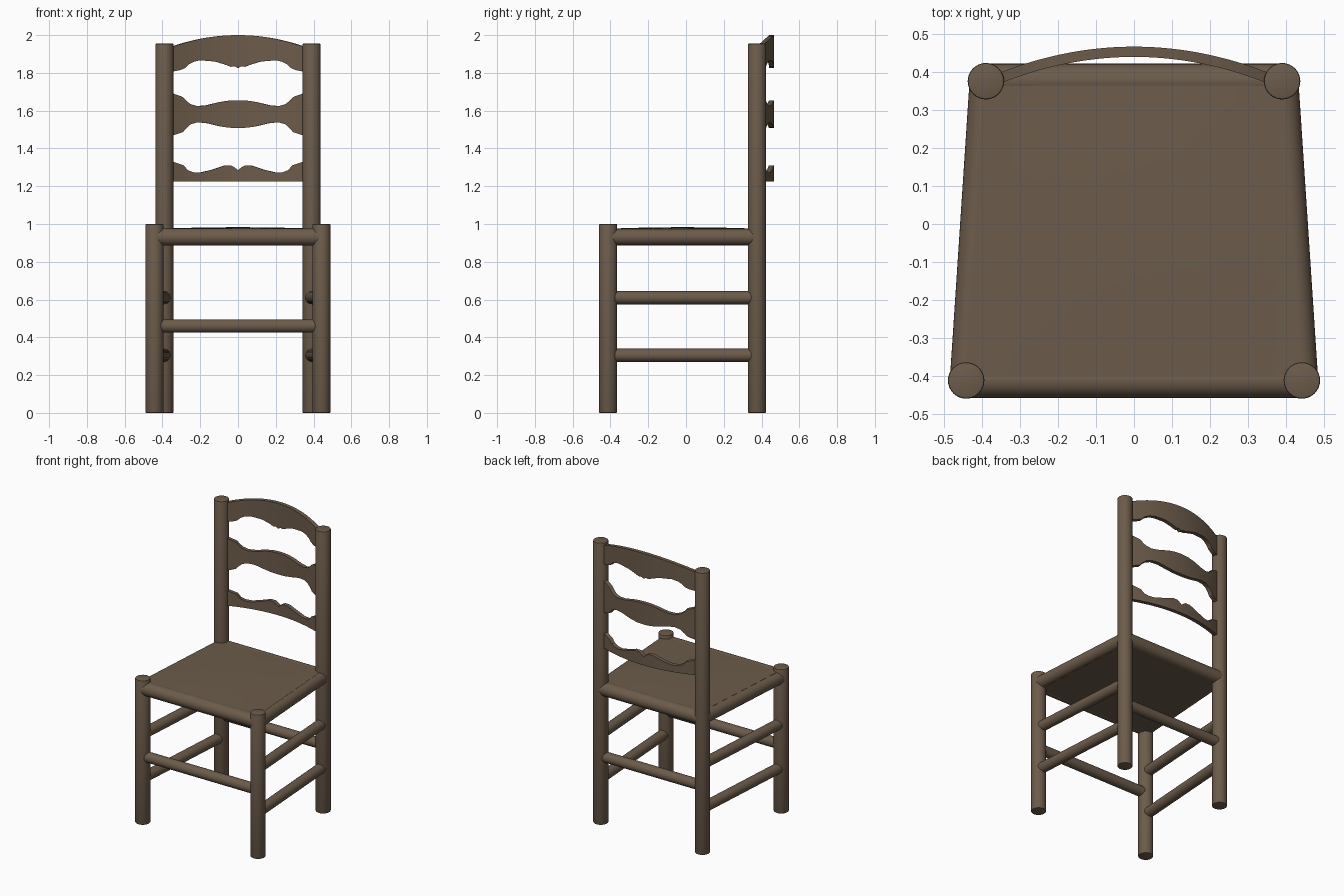
import bpy, bmesh, math
from mathutils import Vector

if "Cube" in bpy.data.objects:
    bpy.data.objects.remove(bpy.data.objects["Cube"])

wood = bpy.data.materials.new("brown wood")
wood.diffuse_color = (0.15, 0.107, 0.07, 1)
wood.use_nodes = True
wood.node_tree.nodes["Principled BSDF"].inputs["Base Color"].default_value = wood.diffuse_color

FRONT = (0.442, -0.412)   # front leg axis (x, y)
BACK = (0.39, 0.376)      # back leg axis


def finish(bm, name, angle=35):
    bmesh.ops.recalc_face_normals(bm, faces=bm.faces)
    me = bpy.data.meshes.new(name)
    bm.to_mesh(me)
    bm.free()
    me.materials.append(wood)
    ob = bpy.data.objects.new(name, me)
    bpy.context.collection.objects.link(ob)
    bpy.ops.object.select_all(action='DESELECT')
    ob.select_set(True)
    bpy.context.view_layer.objects.active = ob
    bpy.ops.object.shade_smooth_by_angle(angle=math.radians(angle))
    return ob


def rod(name, a, b, r, bevel=0.0):
    a, b = Vector(a), Vector(b)
    bm = bmesh.new()
    bmesh.ops.create_cone(bm, cap_ends=True, segments=32, radius1=r, radius2=r, depth=(b - a).length)
    if bevel:
        rims = [e for e in bm.edges if abs(e.verts[0].co.z - e.verts[1].co.z) < 1e-5]
        bmesh.ops.bevel(bm, geom=rims, offset=bevel, segments=2, affect='EDGES', profile=0.5)
    rot = (b - a).to_track_quat('Z', 'Y').to_matrix()
    for v in bm.verts:
        v.co = rot @ v.co + (a + b) / 2
    return finish(bm, name)


# Legs, side rails and side rungs, mirrored left and right
for s, side in ((-1, "left"), (1, "right")):
    fx, bx = s * FRONT[0], s * BACK[0]
    rod(f"front_leg_{side}", (fx, FRONT[1], 0), (fx, FRONT[1], 1.0), 0.048, 0.005)
    rod(f"back_post_{side}", (bx, BACK[1], 0), (bx, BACK[1], 1.955), 0.048, 0.005)
    for name, z, r in (("seat_rail", 0.931, 0.043), ("upper_rung", 0.61, 0.035), ("lower_rung", 0.305, 0.035)):
        rod(f"{name}_{side}", (fx, FRONT[1], z), (bx, BACK[1], z), r)

# Front and back rails and rungs
for (x, y), end in ((FRONT, "front"), (BACK, "back")):
    rod(f"seat_rail_{end}", (-x, y, 0.931), (x, y, 0.931), 0.046)
    rod(f"rung_{end}", (-x, y, 0.46), (x, y, 0.46), 0.035)

# Seat panel wrapped over the rails: slightly domed top, flat underside
bm = bmesh.new()
N = 12
rows = {}
for k in range(2):
    for i in range(N + 1):
        for j in range(N + 1):
            u, t = i / N * 2 - 1, j / N
            w = FRONT[0] + (BACK[0] - FRONT[0]) * t
            y = FRONT[1] + (BACK[1] - FRONT[1]) * t
            dome = 0.008 * (1 - u * u) * 4 * t * (1 - t)
            rows[k, i, j] = bm.verts.new((u * w, y, 0.975 + dome if k else 0.887))
for i in range(N):
    for j in range(N):
        for k in range(2):
            bm.faces.new([rows[k, i, j], rows[k, i + 1, j], rows[k, i + 1, j + 1], rows[k, i, j + 1]])
for i in range(N):
    for j in (0, N):
        bm.faces.new([rows[0, i, j], rows[0, i + 1, j], rows[1, i + 1, j], rows[1, i, j]])
        bm.faces.new([rows[0, j, i], rows[0, j, i + 1], rows[1, j, i + 1], rows[1, j, i]])
finish(bm, "seat")


# Curved back slats; half profiles run from the centre outwards
def sample(pts, x):
    for (x0, z0), (x1, z1) in zip(pts, pts[1:]):
        if x <= x1:
            return z0 + (z1 - z0) * (x - x0) / (x1 - x0)
    return pts[-1][1]


def slat(name, top, bottom, thick=0.027):
    bm = bmesh.new()
    xs = sorted({p[0] for p in top + bottom} | {i * 0.36 / 20 for i in range(21)})
    xs = [-x for x in reversed(xs) if x > 0] + xs
    prev = None
    for x in xs:
        y = 0.4535 - 0.072 * (x / 0.36) ** 2
        n = Vector((2 * 0.072 * x / 0.36 ** 2, 1, 0)).normalized() * thick / 2
        zt, zb = sample(top, abs(x)), sample(bottom, abs(x))
        ring = [bm.verts.new((x + s * n.x, y + s * n.y, z)) for s, z in ((-1, zb), (1, zb), (1, zt), (-1, zt))]
        if prev:
            for k in range(4):
                bm.faces.new([prev[k], prev[(k + 1) % 4], ring[(k + 1) % 4], ring[k]])
        else:
            bm.faces.new(ring)
        prev = ring
    bm.faces.new(prev)
    finish(bm, name)


slat("top_slat",
     [(i * 0.036, 2.0 - 0.065 * (i / 10) ** 2) for i in range(11)],
     [(0, 1.825), (0.018, 1.835), (0.037, 1.832), (0.07, 1.845), (0.12, 1.86), (0.2, 1.867),
      (0.235, 1.86), (0.265, 1.845), (0.285, 1.825), (0.31, 1.815), (0.36, 1.805)])
slat("middle_slat",
     [(0, 1.655), (0.05, 1.653), (0.1, 1.645), (0.17, 1.628), (0.22, 1.624), (0.255, 1.635),
      (0.275, 1.65), (0.295, 1.672), (0.36, 1.695)],
     [(0, 1.508), (0.05, 1.51), (0.1, 1.518), (0.17, 1.535), (0.22, 1.538), (0.255, 1.527),
      (0.28, 1.505), (0.295, 1.487), (0.36, 1.465)])
slat("bottom_slat",
     [(0, 1.285), (0.018, 1.3), (0.037, 1.31), (0.07, 1.31), (0.14, 1.287), (0.2, 1.272),
      (0.24, 1.274), (0.27, 1.285), (0.29, 1.31), (0.36, 1.333)],
     [(0, 1.225), (0.36, 1.225)])
